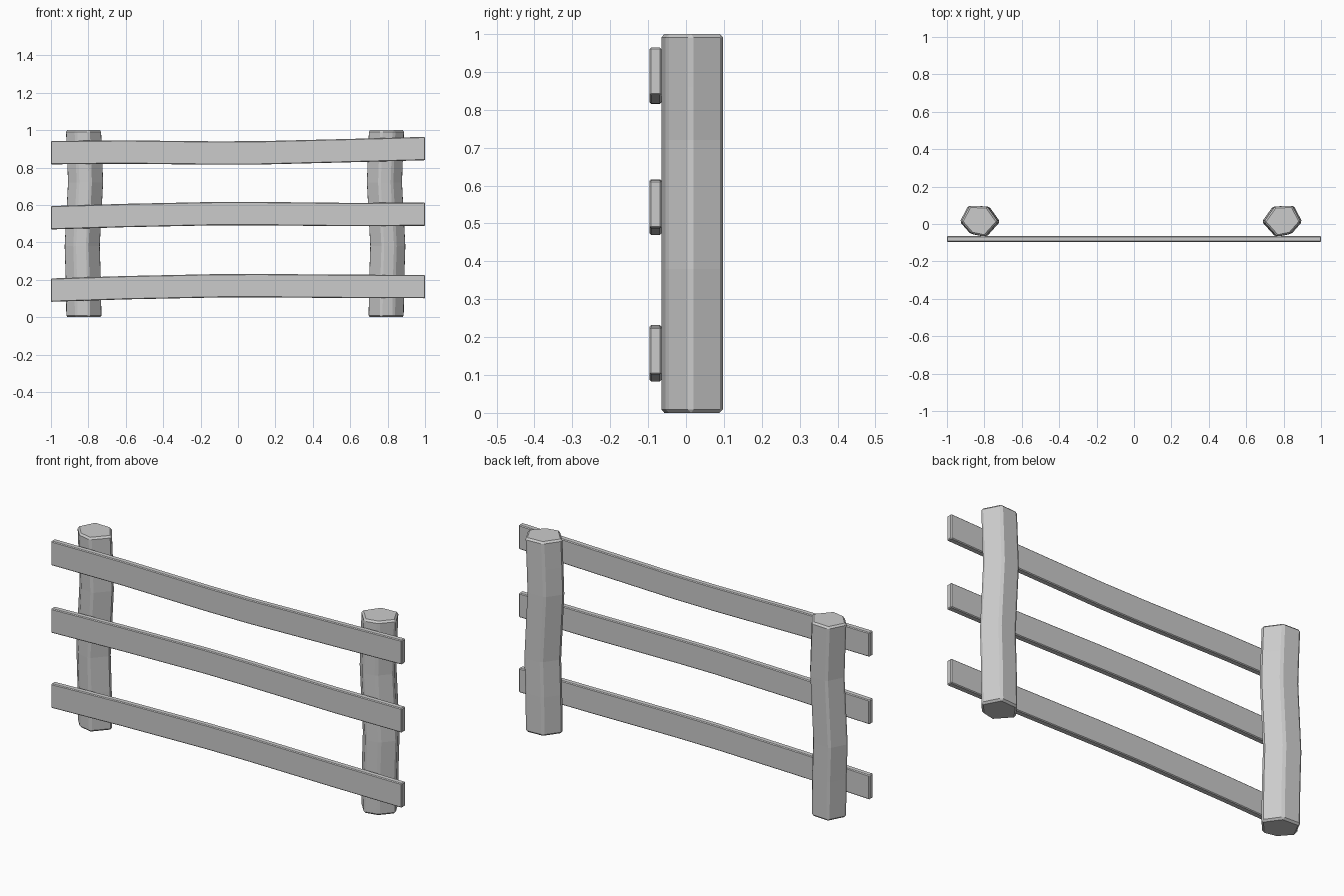
import bpy, bmesh

if "Cube" in bpy.data.objects:
    bpy.data.objects.remove(bpy.data.objects["Cube"])


def loft(name, sections, bevel):
    """Join matching rings of points into a closed solid with softened edges."""
    bm = bmesh.new()
    rings = [[bm.verts.new(p) for p in s] for s in sections]
    n = len(rings[0])
    for a, b in zip(rings, rings[1:]):
        for i in range(n):
            j = (i + 1) % n
            bm.faces.new((a[i], a[j], b[j], b[i]))
    bm.faces.new(rings[0])
    bm.faces.new(rings[-1])
    bmesh.ops.recalc_face_normals(bm, faces=bm.faces)
    mesh = bpy.data.meshes.new(name)
    bm.to_mesh(mesh)
    bm.free()
    ob = bpy.data.objects.new(name, mesh)
    bpy.context.collection.objects.link(ob)
    mod = ob.modifiers.new("soft_edges", 'BEVEL')
    mod.width = bevel
    mod.segments = 1
    mod.limit_method = 'ANGLE'
    mod.angle_limit = 0.5
    return ob


# Posts: irregular hexagon, slightly wavy, mirrored for the right side
HEX = [(-0.102, 0.012), (-0.057, 0.098), (0.037, 0.093),
       (0.095, 0.012), (0.024, -0.067), (-0.046, -0.052)]
WAVE = [(0, 0), (0.2, -0.003), (0.38, -0.009), (0.55, 0.0),
        (0.72, 0.009), (0.86, 0.004), (1.0, -0.002)]
for name, cx, side in (("left_post", -0.82, 1), ("right_post", 0.788, -1)):
    loft(name, [[(cx + side * (x + dx), y, z) for x, y in HEX]
                for z, dx in WAVE], 0.009)

# Rails: thin boards with gently bowed centre lines
XS = [-1, -0.6, -0.12, 0.12, 0.6, 1]
RAILS = {
    "bottom_rail": [0.145, 0.158, 0.168, 0.169, 0.165, 0.164],
    "middle_rail": [0.532, 0.544, 0.554, 0.554, 0.549, 0.551],
    "top_rail": [0.880, 0.883, 0.878, 0.879, 0.891, 0.902],
}
Y0, Y1, H = -0.096, -0.065, 0.0625
for name, zs in RAILS.items():
    loft(name, [[(x, Y0, z - H), (x, Y1, z - H), (x, Y1, z + H), (x, Y0, z + H)]
                for x, z in zip(XS, zs)], 0.004)
